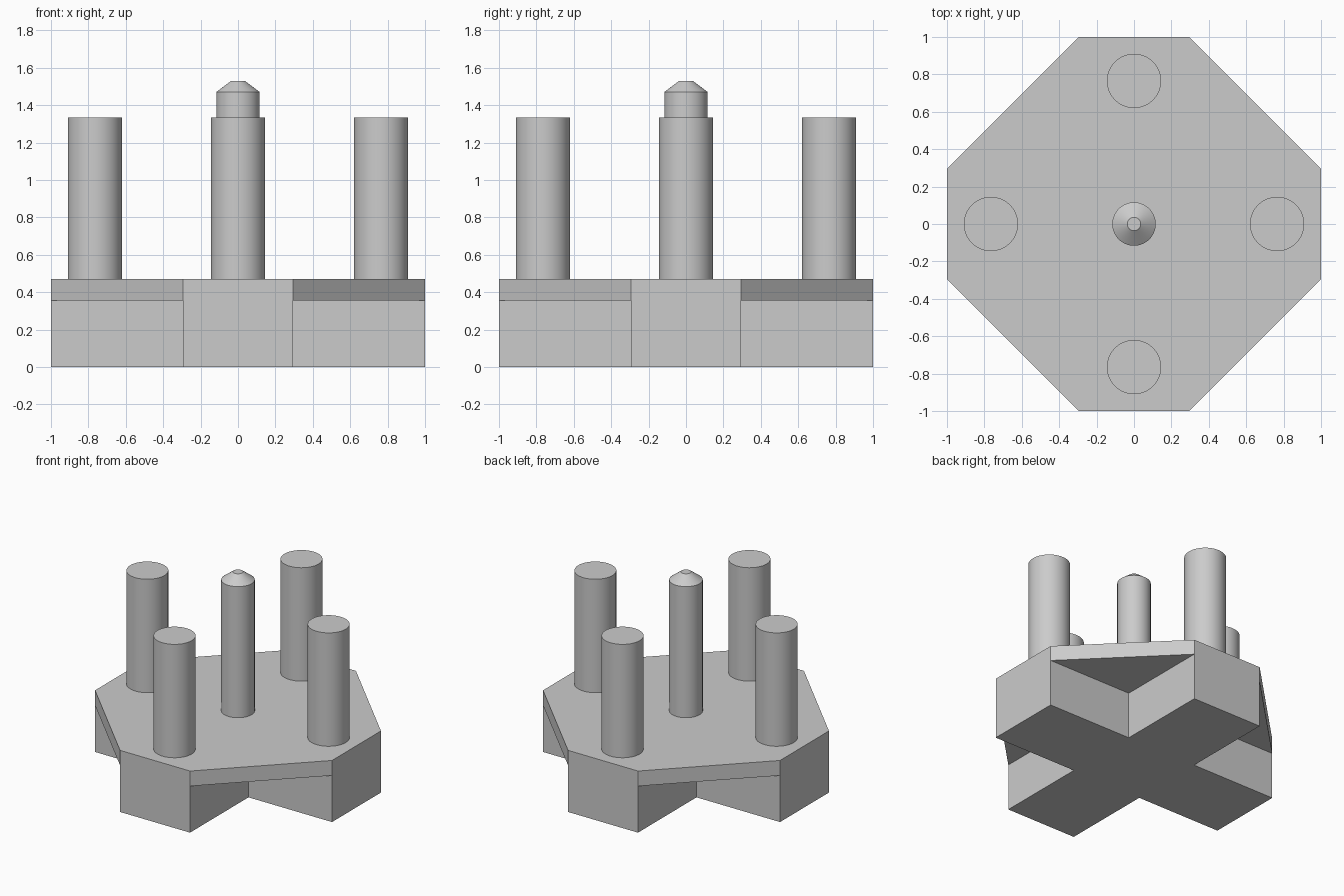
import bpy
import bmesh
from math import pi, cos, sin, radians
from mathutils import Vector

cube = bpy.data.objects.get("Cube")
if cube:
    bpy.data.objects.remove(cube, do_unlink=True)

ARM = 0.295        # half width of each cross arm
DECK = 0.47        # top of the base
UNDERSIDE = 0.355  # underside of the corner webs
SEGMENTS = 64

grey = bpy.data.materials.new("plain_grey")
grey.use_nodes = True
colour = (0.6, 0.6, 0.6, 1)
grey.diffuse_color = colour
grey.node_tree.nodes["Principled BSDF"].inputs["Base Color"].default_value = colour


def add_object(name, bm):
    bmesh.ops.recalc_face_normals(bm, faces=bm.faces)
    mesh = bpy.data.meshes.new(name)
    bm.to_mesh(mesh)
    bm.free()
    mesh.materials.append(grey)
    obj = bpy.data.objects.new(name, mesh)
    bpy.context.collection.objects.link(obj)
    return obj


def prism(name, outline, bottom, top):
    bm = bmesh.new()
    face = bm.faces.new([bm.verts.new((x, y, bottom)) for x, y in outline])
    walls = bmesh.ops.extrude_face_region(bm, geom=[face])
    raised = [v for v in walls["geom"] if isinstance(v, bmesh.types.BMVert)]
    bmesh.ops.translate(bm, verts=raised, vec=(0, 0, top - bottom))
    return add_object(name, bm)


def turned(name, profile, location):
    """Stack of rings from (radius, height) pairs, capped at both ends."""
    bm = bmesh.new()
    rings = []
    for r, z in profile:
        angles = [2 * pi * i / SEGMENTS for i in range(SEGMENTS)]
        rings.append([bm.verts.new((r * cos(a), r * sin(a), z)) for a in angles])
    for low, high in zip(rings, rings[1:]):
        for i in range(SEGMENTS):
            j = (i + 1) % SEGMENTS
            bm.faces.new((low[i], low[j], high[j], high[i]))
    bm.faces.new(rings[0])
    bm.faces.new(rings[-1])
    obj = add_object(name, bm)
    obj.location = location
    bpy.ops.object.select_all(action="DESELECT")
    obj.select_set(True)
    bpy.context.view_layer.objects.active = obj
    bpy.ops.object.shade_smooth_by_angle(angle=radians(25))
    return obj


# Octagonal base, notched below its four slanted sides to leave a cross
octagon = []
for x, y in ((1, 0), (0, 1), (-1, 0), (0, -1)):
    octagon += [(x + y * ARM, y - x * ARM), (x - y * ARM, y + x * ARM)]
base = prism("cross_base", octagon, 0, DECK)

for sx in (-1, 1):
    for sy in (-1, 1):
        near, far = ARM, 1.2
        square = [(sx * near, sy * near), (sx * far, sy * near),
                  (sx * far, sy * far), (sx * near, sy * far)]
        cutter = prism("notch_cutter", square, -0.1, UNDERSIDE)
        cutter.hide_render = True
        notch = base.modifiers.new("notch", "BOOLEAN")
        notch.operation = "DIFFERENCE"
        notch.solver = "EXACT"
        notch.object = cutter
        bpy.context.view_layer.objects.active = base
        bpy.ops.object.modifier_apply(modifier=notch.name)
        bpy.data.objects.remove(cutter, do_unlink=True)

# Four outer posts, one on each arm
for side, direction in (("front", (0, -1)), ("back", (0, 1)),
                        ("left", (1, 0)), ("right", (-1, 0))):
    spot = Vector((*direction, 0)) * 0.765
    spot.z = DECK
    turned(side + "_post", [(0.145, 0), (0.145, 0.865)], spot)

# Central pin with a chamfered tip
turned("centre_pin", [(0.116, 0), (0.116, 1.0), (0.036, 1.06)], (0, 0, DECK))
